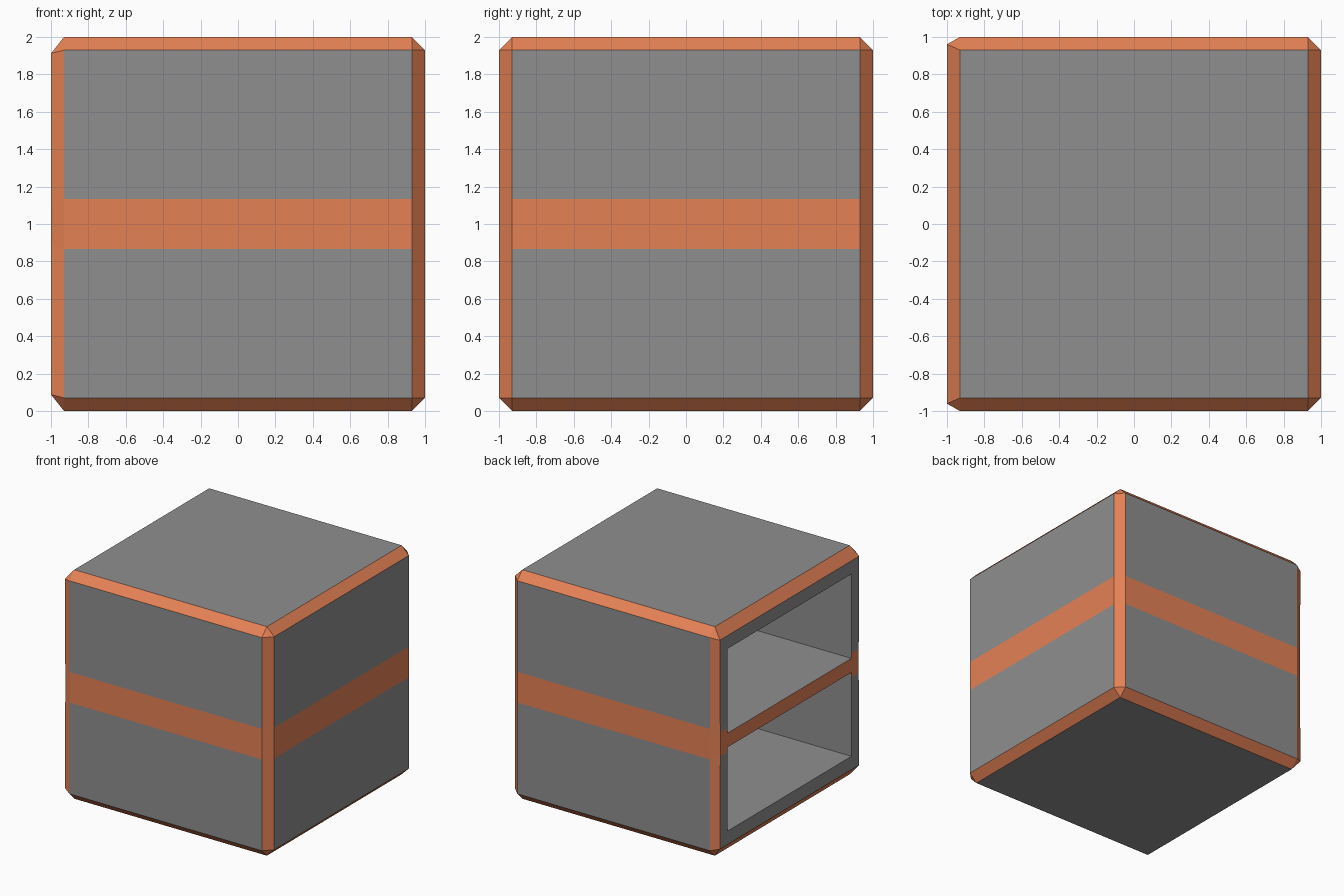
import bpy, bmesh
from mathutils import Vector

if "Cube" in bpy.data.objects:
    bpy.data.objects.remove(bpy.data.objects["Cube"])

C = 0.07                      # chamfer width
BAND = (0.867, 1.135)         # orange stripe heights
SIDE = 0.854                  # half width of the openings
OPENINGS = ((0.205, 0.937), (1.06, 1.797))
DEPTH = 1.8


def material(name, color):
    mat = bpy.data.materials.new(name)
    mat.diffuse_color = (*color, 1)
    mat.use_nodes = True
    mat.node_tree.nodes["Principled BSDF"].inputs["Base Color"].default_value = mat.diffuse_color
    return mat


bm = bmesh.new()


def near(a, b):
    return abs(a - b) < 1e-4


def cut(co, no, faces):
    edges = {e for f in faces for e in f.edges}
    verts = {v for f in faces for v in f.verts}
    bmesh.ops.bisect_plane(bm, geom=list(faces) + list(edges) + list(verts),
                           plane_co=co, plane_no=no, dist=1e-5)


def open_side():
    return [f for f in bm.faces if all(near(v.co.x, -1) for v in f.verts)]


# Chamfered cube body
bmesh.ops.create_cube(bm, size=2)
bmesh.ops.translate(bm, verts=bm.verts[:], vec=(0, 0, 1))
bmesh.ops.bevel(bm, geom=bm.edges[:], offset=C, offset_type='OFFSET',
                segments=1, affect='EDGES', profile=0.5)
bm.normal_update()
for f in bm.faces:
    f.material_index = 0 if max(abs(c) for c in f.normal) > 0.99 else 1

# Stripe around the middle
for z in BAND:
    cut((0, 0, z), (0, 0, 1), bm.faces[:])
for f in bm.faces:
    if BAND[0] < f.calc_center_median().z < BAND[1]:
        f.material_index = 1

# Slightly different rim on the open side
for v in bm.verts:
    if near(v.co.x, -1):
        middle = 0.8 < v.co.z < 1.2
        v.co.y = (0.955 if middle else 0.961) * (1 if v.co.y > 0 else -1)
        v.co.z = 1 + (0.105 if middle else 0.912) * (1 if v.co.z > 1 else -1)

# Two compartments pushed in from the open side
for y in (-SIDE, SIDE):
    cut((0, y, 0), (0, 1, 0), open_side())
for z in (z for pair in OPENINGS for z in pair):
    cut((0, 0, z), (0, 0, 1), open_side())
for lo, hi in OPENINGS:
    cells = []
    for f in open_side():
        c = f.calc_center_median()
        if abs(c.y) < SIDE and lo < c.z < hi:
            cells.append(f)
    before = set(bm.faces)
    out = bmesh.ops.extrude_face_region(bm, geom=cells)["geom"]
    moved = [g for g in out if isinstance(g, bmesh.types.BMVert)]
    bmesh.ops.translate(bm, verts=moved, vec=Vector((DEPTH, 0, 0)))
    old = [f for f in cells if f.is_valid]
    if old:
        bmesh.ops.delete(bm, geom=old, context='FACES')
    for f in bm.faces:
        if f not in before:
            f.material_index = 0

bmesh.ops.recalc_face_normals(bm, faces=bm.faces[:])
mesh = bpy.data.meshes.new("storage_cube")
bm.to_mesh(mesh)
bm.free()
mesh.materials.append(material("dark_grey", (0.275, 0.275, 0.275)))
mesh.materials.append(material("orange_trim", (0.78, 0.22, 0.09)))
cube = bpy.data.objects.new("storage_cube", mesh)
bpy.context.collection.objects.link(cube)
